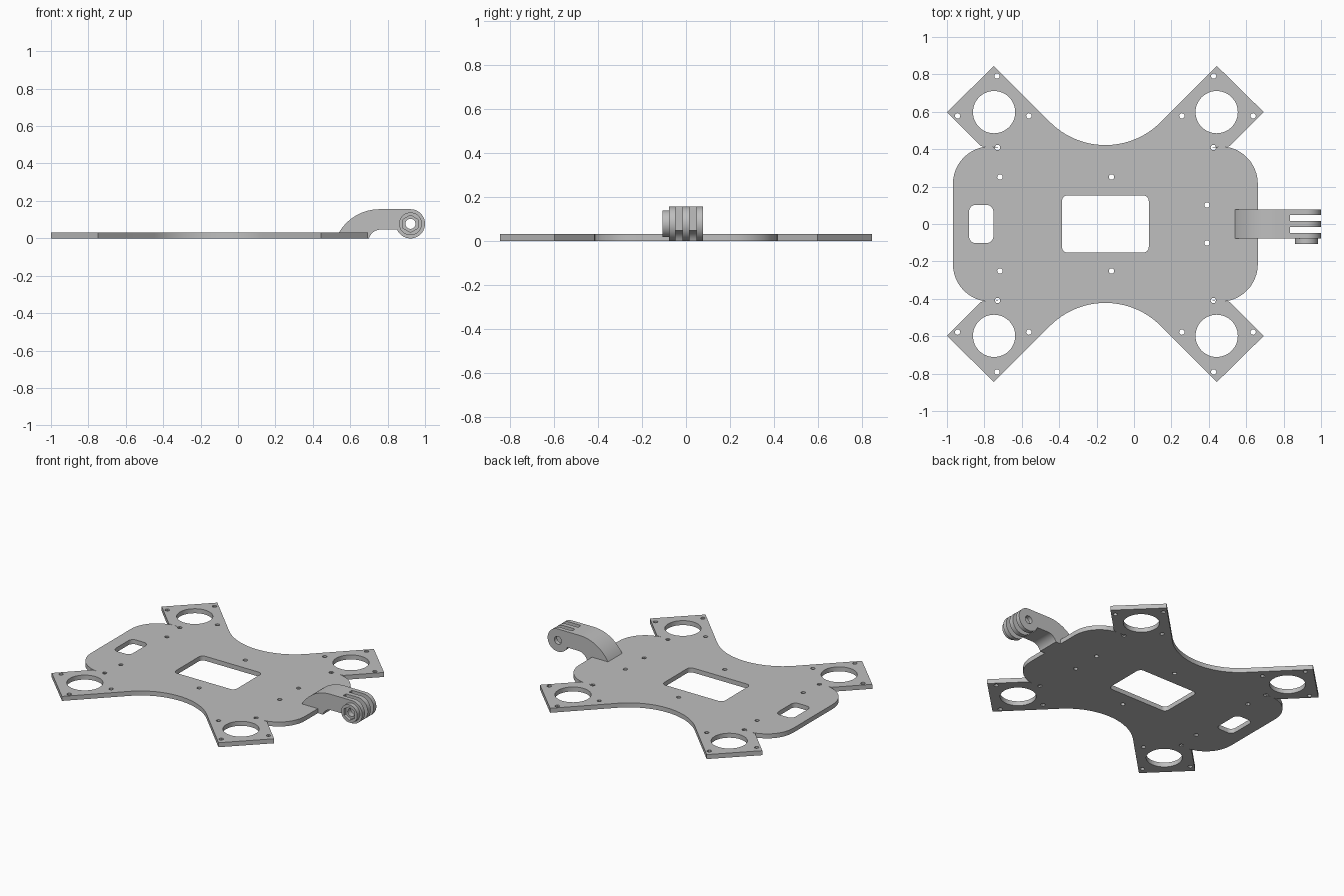
import bpy, bmesh
from math import sin, cos, pi, radians, sqrt
from mathutils import Matrix

if "Cube" in bpy.data.objects:
    bpy.data.objects.remove(bpy.data.objects["Cube"], do_unlink=True)

grey = bpy.data.materials.new("light grey plastic")
grey.use_nodes = True
COLOUR = (0.52, 0.52, 0.52, 1)
grey.diffuse_color = COLOUR
grey.node_tree.nodes["Principled BSDF"].inputs["Base Color"].default_value = COLOUR


def arc(cx, cy, r, a0, a1, n=16):
    """Points along an arc, angles in degrees."""
    angles = [radians(a0 + (a1 - a0) * i / n) for i in range(n + 1)]
    return [(cx + r * cos(a), cy + r * sin(a)) for a in angles]


def circle(cx, cy, r, n=32, start=0):
    return arc(cx, cy, r, start, start + 360, n)[:-1]


def rounded_rect(cx, cy, hx, hy, r):
    pts = []
    for i, (sx, sy) in enumerate([(1, 1), (-1, 1), (-1, -1), (1, -1)]):
        pts += arc(cx + sx * (hx - r), cy + sy * (hy - r), r, i * 90, i * 90 + 90, 6)
    return pts


def slab(name, loops, low, high, upright=False):
    """Extrude an outline with holes; upright slabs lie in xz and span y."""
    curve = bpy.data.curves.new(name, "CURVE")
    curve.dimensions = "2D"
    curve.fill_mode = "BOTH"
    curve.extrude = (high - low) / 2
    for loop in loops:
        spline = curve.splines.new("POLY")
        spline.points.add(len(loop) - 1)
        for point, (x, y) in zip(spline.points, loop):
            point.co = (x, y, 0, 1)
        spline.use_cyclic_u = True
    temp = bpy.data.objects.new(name + " outline", curve)
    bpy.context.collection.objects.link(temp)
    bpy.context.view_layer.update()
    evaluated = temp.evaluated_get(bpy.context.evaluated_depsgraph_get())
    mesh = bpy.data.meshes.new_from_object(evaluated)
    bpy.data.objects.remove(temp, do_unlink=True)
    middle = (low + high) / 2
    if upright:
        mesh.transform(Matrix.Translation((0, middle, 0)) @ Matrix.Rotation(pi / 2, 4, "X"))
    else:
        mesh.transform(Matrix.Translation((0, 0, middle)))
    bm = bmesh.new()
    bm.from_mesh(mesh)
    bmesh.ops.remove_doubles(bm, verts=bm.verts, dist=0.0001)
    bmesh.ops.recalc_face_normals(bm, faces=bm.faces)
    bm.to_mesh(mesh)
    bm.free()
    mesh.name = name
    mesh.materials.clear()
    mesh.materials.append(grey)
    obj = bpy.data.objects.new(name, mesh)
    bpy.context.collection.objects.link(obj)
    return obj


def smooth(obj):
    bpy.ops.object.select_all(action="DESELECT")
    obj.select_set(True)
    bpy.context.view_layer.objects.active = obj
    bpy.ops.object.shade_smooth_by_angle(angle=radians(30))


# Plate outline: one quarter mirrored about the plate centre
MID = -0.153
TIP_X, TIP_Y = 0.596, 0.845
R = 0.418
waist = arc(0, 0.422 + R, R, 270, 315, 16)
corner = arc(0.615, 0.215, 0.2, 104, 0, 14)
quarter = waist + [(TIP_X, TIP_Y), (0.847, 0.598), (0.665, 0.416)] + corner
half = quarter + [(x, -y) for x, y in reversed(quarter)]
half = half[:-1]
outline = half + [(-x, -y) for x, y in half]
outline = [(x + MID, y) for x, y in outline]

# Plate holes: motor rings, screw holes and the two windows
holes = []
for sx in (-1, 1):
    for sy in (-1, 1):
        holes.append(circle(MID + sx * 0.595, sy * 0.598, 0.113, 48))
        for dx, y in [(0.579, 0.791), (0.79, 0.578), (0.409, 0.578), (0.577, 0.409)]:
            holes.append(circle(MID + sx * dx, sy * y, 0.0145, 12))
for x, y in [(-0.717, 0.251), (-0.12, 0.251), (0.39, 0.102)]:
    for sy in (-1, 1):
        holes.append(circle(x, sy * y, 0.0145, 12))
holes.append(rounded_rect(MID, 0, 0.232, 0.153, 0.03))
holes.append(rounded_rect(-0.817, 0, 0.065, 0.102, 0.035))
smooth(slab("frame_plate", [outline] + holes, 0, 0.031))

# Hinge arm: curved neck ending in a round eye
EYE_X, EYE_Z, EYE_R = 0.922, 0.0775, 0.078
neck_top = arc(0.756, -0.0935, 0.249, 90, 150.5, 18)
neck_under = arc(0.765, -0.021, 0.068, 162, 90, 10)
eye = arc(EYE_X, EYE_Z, EYE_R, 203, 450, 36)
profile = neck_top + [(0.54, 0.02), (0.65, 0.02), (0.65, 0), (0.695, 0)] + neck_under + eye
bolt_hole = circle(EYE_X, EYE_Z, 0.027, 24)
arm = slab("hinge_arm", [profile, bolt_hole], -0.077, 0.077, True)

# Two slots split the eye into three fingers
for side in (-1, 1):
    box = [(0.834, -0.1), (1.1, -0.1), (1.1, 0.3), (0.834, 0.3)]
    low, high = sorted((side * 0.016, side * 0.048))
    cutter = slab("slot_cutter", [box], low, high, True)
    cutter.hide_render = True
    bpy.context.view_layer.objects.active = arm
    cut = arm.modifiers.new("slot", "BOOLEAN")
    cut.operation = "DIFFERENCE"
    cut.solver = "EXACT"
    cut.object = cutter
    bpy.ops.object.modifier_apply(modifier=cut.name)
    bpy.data.objects.remove(cutter, do_unlink=True)
smooth(arm)

# Nut holder: round boss with a hexagonal pocket
rim = circle(EYE_X, EYE_Z, 0.061, 40)
smooth(slab("nut_boss_base", [rim, bolt_hole], -0.085, -0.077, True))
smooth(slab("nut_boss_rim", [rim, circle(EYE_X, EYE_Z, 0.046, 6, 30)], -0.107, -0.085, True))
